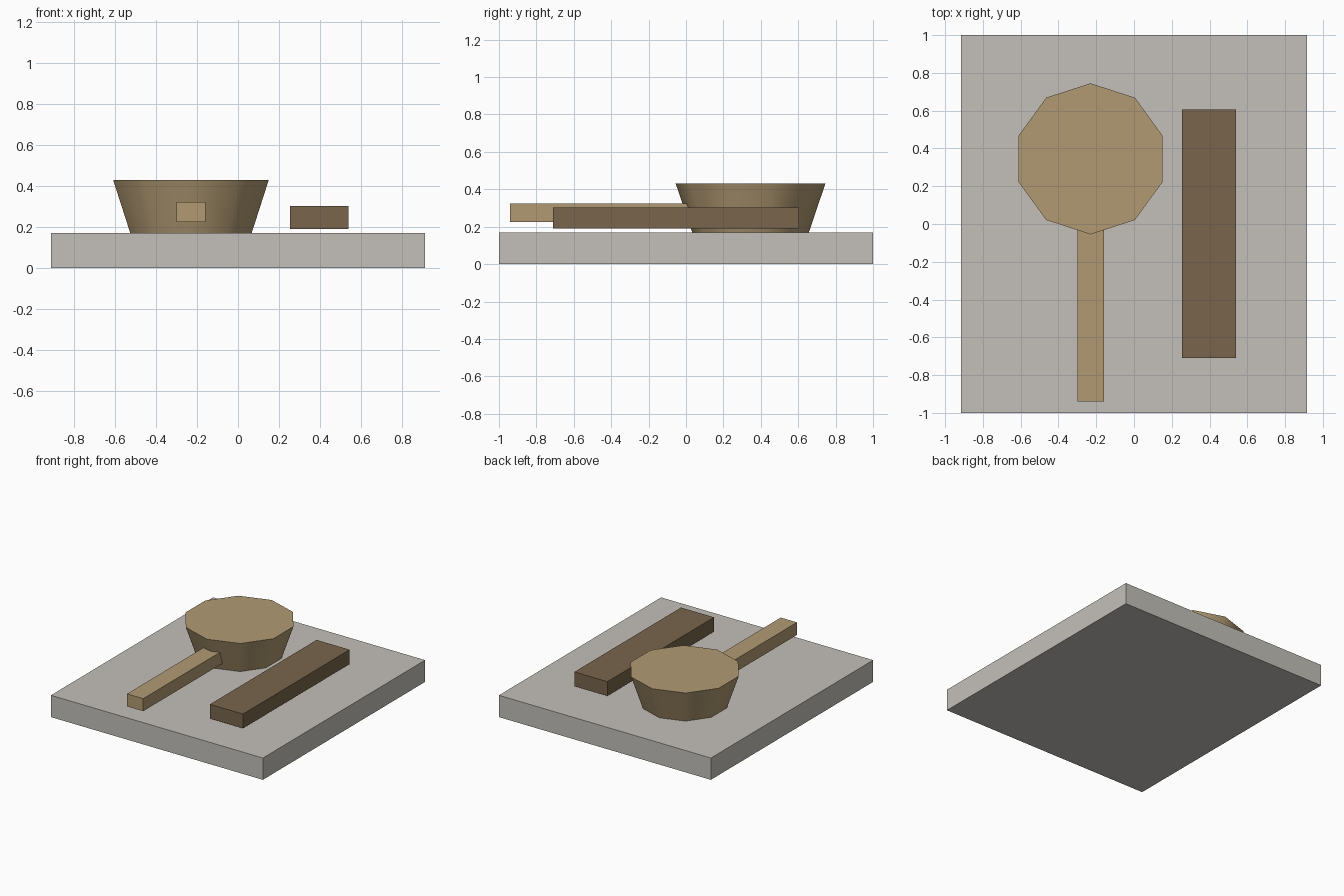
import bpy
import math

cube = bpy.data.objects.get("Cube")
if cube:
    bpy.data.objects.remove(cube, do_unlink=True)


def srgb(r, g, b):
    """Convert 8-bit display colour to linear RGBA."""
    lin = [((c / 255 + 0.055) / 1.055) ** 2.4 for c in (r, g, b)]
    return (*lin, 1.0)


def material(name, colour):
    mat = bpy.data.materials.new(name)
    mat.use_nodes = True
    mat.diffuse_color = colour
    bsdf = mat.node_tree.nodes["Principled BSDF"]
    bsdf.inputs["Base Color"].default_value = colour
    return mat


def box(name, low, high, mat):
    """Box between two opposite corners."""
    centre = [(a + b) / 2 for a, b in zip(low, high)]
    bpy.ops.mesh.primitive_cube_add(size=1, location=centre)
    obj = bpy.context.object
    obj.name = name
    obj.scale = [b - a for a, b in zip(low, high)]
    bpy.ops.object.transform_apply(location=False, rotation=False, scale=True)
    obj.data.materials.append(mat)
    return obj


stone = material("pale stone", srgb(196, 192, 186))
light_wood = material("light wood", srgb(177, 154, 115))
dark_wood = material("dark wood", srgb(120, 101, 76))

# Slab that carries the other parts
box("base_slab", (-0.915, -1, 0), (0.915, 1, 0.17), stone)

# Ten-sided tapered bowl, closed on top, a corner facing the handle
bottom, top = 0.17, 0.43
bpy.ops.mesh.primitive_cone_add(
    vertices=10, radius1=0.312, radius2=0.4, depth=top - bottom,
    location=(-0.23, 0.345, (bottom + top) / 2))
bowl = bpy.context.object
bowl.name = "bowl"
bowl.data.materials.append(light_wood)
bpy.ops.object.shade_smooth_by_angle(angle=math.radians(40))

# Straight handle running into the bowl
box("handle", (-0.3, -0.94, 0.225), (-0.16, 0.06, 0.323), light_wood)

# Loose bar beside the bowl
box("bar", (0.255, -0.71, 0.19), (0.54, 0.605, 0.302), dark_wood)
